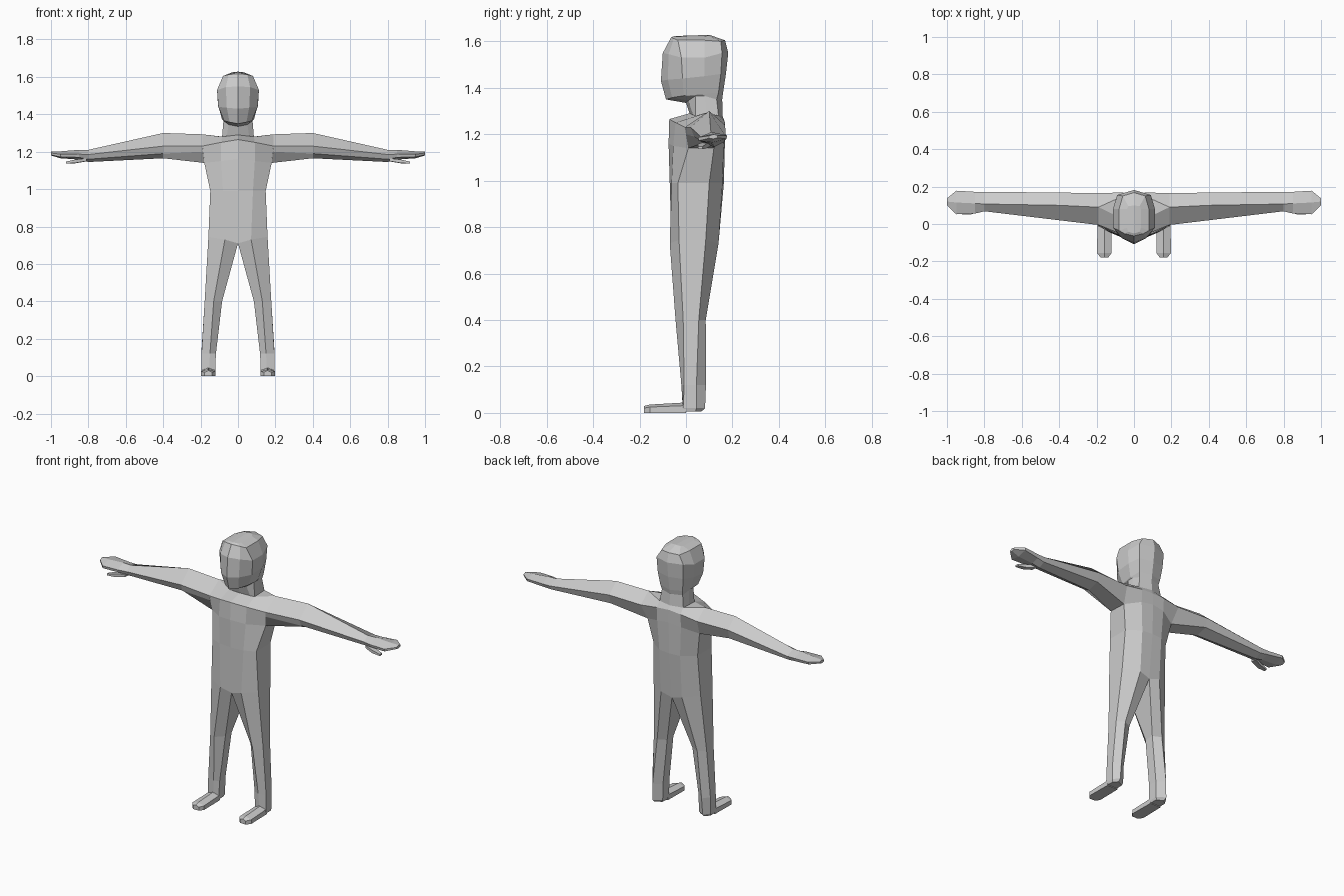
import bpy, bmesh

skin = bpy.data.materials.new("light_grey")
skin.diffuse_color = (0.6, 0.6, 0.6, 1)


def part(name, rings, closed=False, caps=(), skip=(), extra=()):
    """Loft right-half cross-sections and mirror them across x = 0."""
    bm = bmesh.new()
    n = len(rings[0])
    for side in (1, -1):
        vs = [[bm.verts.new((side * x, y, z)) for x, y, z in r] for r in rings]
        for i in range(len(rings) - 1):
            for j in range(n if closed else n - 1):
                if (i, j) not in skip:
                    k = (j + 1) % n
                    bm.faces.new((vs[i][j], vs[i][k], vs[i + 1][k], vs[i + 1][j]))
        for c in caps:
            bm.faces.new(vs[c])
        for f in extra:
            bm.faces.new([vs[i][j] for i, j in f])
    bmesh.ops.remove_doubles(bm, verts=bm.verts, dist=0.0005)
    bmesh.ops.dissolve_degenerate(bm, edges=bm.edges, dist=0.0005)
    bmesh.ops.recalc_face_normals(bm, faces=bm.faces)
    mesh = bpy.data.meshes.new(name)
    bm.to_mesh(mesh)
    bm.free()
    mesh.materials.append(skin)
    obj = bpy.data.objects.new(name, mesh)
    bpy.context.collection.objects.link(obj)
    return obj


def at_x(x, yz):
    return [(x, y, z) for y, z in yz]


def at_z(z, xy):
    return [(x, y, z) for x, y in xy]


# Torso: half sections from front centre round to back centre
hips = [(0, -.062, .71), (.07, -.07, .73), (.158, -.03, .745),
        (.158, .085, .745), (.07, .14, .73), (0, .135, .71)]
waist = at_z(.99, [(0, -.07), (.08, -.062), (.148, -.035), (.148, .10), (.07, .157), (0, .163)])
chest = [(0, -.075, 1.16), (.09, -.055, 1.15), (.18, .01, 1.14),
         (.175, .12, 1.14), (.08, .163, 1.17), (0, .168, 1.18)]
collar = [(0, -.072, 1.265), (.09, -.045, 1.25), (.19, -.005, 1.23),
          (.19, .165, 1.235), (.08, .168, 1.25), (0, .165, 1.255)]
shoulder = [(0, .015, 1.29), (.085, .04, 1.28), (.19, .09, 1.293),
            (.19, .09, 1.293), (.08, .14, 1.28), (0, .157, 1.28)]
part("torso", [hips, waist, chest, collar, shoulder],
     skip=[(2, 2), (3, 2)], extra=[[(4, 1), (4, 2), (4, 4)]])

# Neck and head
neck_base = [(0, .015, 1.29), (.06, .03, 1.283), (.085, .04, 1.28),
             (.083, .09, 1.28), (.08, .14, 1.28), (0, .157, 1.28)]
neck_top = [(0, 0, 1.335), (.05, .01, 1.345), (.078, .04, 1.365),
            (.078, .08, 1.365), (.07, .132, 1.35), (0, .156, 1.35)]
jaw = [(0, -.086, 1.35), (.045, -.06, 1.358), (.075, -.01, 1.366),
       (.085, .07, 1.372), (.075, .14, 1.38), (0, .159, 1.375)]
cheek = [(0, -.108, 1.43), (.06, -.078, 1.435), (.105, -.015, 1.44),
         (.107, .08, 1.45), (.085, .15, 1.46), (0, .172, 1.46)]
brow = [(0, -.10, 1.55), (.065, -.075, 1.545), (.112, -.02, 1.53),
        (.112, .08, 1.53), (.09, .155, 1.55), (0, .182, 1.55)]
crown = [(0, -.064, 1.617), (.05, -.052, 1.612), (.08, -.035, 1.605),
         (.08, .08, 1.605), (.06, .15, 1.6), (0, .168, 1.605)]
top = [(0, -.05, 1.623), (.03, -.042, 1.621), (.037, -.02, 1.62),
       (.037, .08, 1.622), (.03, .095, 1.625), (0, .1, 1.628)]
part("head_and_neck", [neck_base, neck_top, jaw, cheek, brow, crown, top], caps=[-1])

# Arms with hands: ridge, back, lower back, bottom, lower front, front
root = [(.19, .09, 1.293), (.19, .165, 1.235), (.175, .12, 1.14),
        (.18, .01, 1.14), (.187, 0, 1.2), (.19, -.005, 1.23)]
part("arms", [
    root,
    at_x(.40, [(.10, 1.30), (.168, 1.24), (.155, 1.185), (.08, 1.165), (.035, 1.19), (.02, 1.23)]),
    at_x(.80, [(.107, 1.21), (.172, 1.19), (.16, 1.165), (.12, 1.145), (.08, 1.16), (.068, 1.185)]),
    at_x(.85, [(.11, 1.21), (.172, 1.19), (.165, 1.17), (.115, 1.158), (.062, 1.17), (.056, 1.187)]),
    at_x(.95, [(.115, 1.202), (.178, 1.195), (.174, 1.18), (.115, 1.165), (.054, 1.172), (.052, 1.187)]),
    at_x(1.0, [(.12, 1.2), (.137, 1.195), (.135, 1.185), (.118, 1.18), (.10, 1.183), (.10, 1.193)]),
], closed=True, caps=[-1])

# Thumbs
part("thumbs", [
    at_x(.81, [(.07, 1.165), (.105, 1.165), (.105, 1.148), (.07, 1.15)]),
    at_x(.87, [(.052, 1.158), (.085, 1.158), (.085, 1.138), (.052, 1.14)]),
    at_x(.92, [(.052, 1.147), (.072, 1.147), (.072, 1.137), (.052, 1.137)]),
], closed=True, caps=[0, -1])

# Legs: sections continue from the hips
part("legs", [
    hips,
    at_z(.40, [(.085, 0), (.13, -.045), (.178, -.012), (.178, .055), (.135, .085), (.085, .06)]),
    at_z(.12, [(.118, -.008), (.15, -.02), (.195, -.008), (.196, .045), (.165, .086), (.12, .05)]),
    at_z(.02, [(.122, -.012), (.155, -.014), (.196, -.012), (.196, .045), (.17, .082), (.122, .05)]),
    at_z(.005, [(.125, -.01), (.155, -.01), (.193, -.01), (.192, .04), (.168, .065), (.128, .045)]),
], closed=True, caps=[-1])

# Feet: sections run from ankle to toe
part("feet", [
    [(x, y, z) for x, z in ((xa, 0), (xa, .7 * h), (.5 * (xa + xb), h), (xb, .7 * h), (xb, 0))]
    for y, h, xa, xb in ((0, .045, .122, .195), (-.155, .036, .12, .198), (-.18, .03, .138, .178))
], closed=True, caps=[0, -1])
